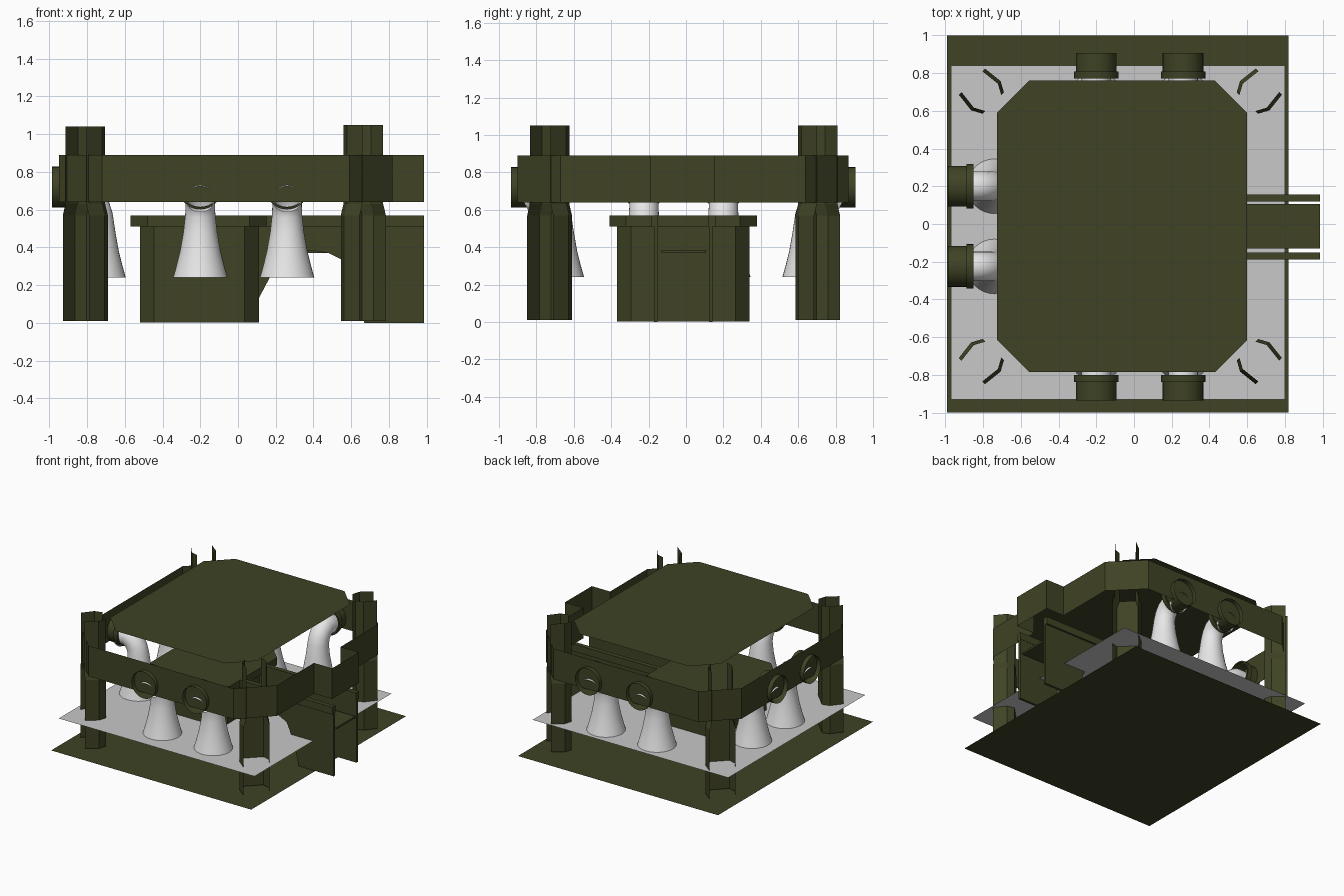
import bpy, bmesh, math
from mathutils import Vector

if "Cube" in bpy.data.objects:
    bpy.data.objects.remove(bpy.data.objects["Cube"])


def mat(name, c):
    m = bpy.data.materials.new(name)
    m.diffuse_color = (*c, 1)
    m.use_nodes = True
    m.node_tree.nodes["Principled BSDF"].inputs["Base Color"].default_value = m.diffuse_color
    return m


OLIVE = mat("olive_green", (0.05, 0.056, 0.018))
WHITE = mat("white", (0.8, 0.8, 0.8))
GREY = mat("light_grey", (0.58, 0.58, 0.58))


def make(name, bm, m, smooth=False, fix=True):
    if fix:
        bmesh.ops.recalc_face_normals(bm, faces=bm.faces)
    me = bpy.data.meshes.new(name)
    bm.to_mesh(me)
    bm.free()
    me.materials.append(m)
    ob = bpy.data.objects.new(name, me)
    bpy.context.collection.objects.link(ob)
    if smooth:
        for p in me.polygons:
            p.use_smooth = True
    return ob


def loft(name, rings, m, closed=True, caps=False, smooth=False):
    """Skin a list of point rings."""
    bm = bmesh.new()
    vs = [[bm.verts.new(p) for p in r] for r in rings]
    n = len(rings[0])
    for a, b in zip(vs, vs[1:]):
        for i in range(n if closed else n - 1):
            j = (i + 1) % n
            bm.faces.new((a[i], a[j], b[j], b[i]))
    if caps:
        bm.faces.new(vs[0][::-1])
        bm.faces.new(vs[-1])
    return make(name, bm, m, smooth)


def sheet(name, pts, z, m):
    bm = bmesh.new()
    bm.faces.new([bm.verts.new((x, y, z)) for x, y in pts])
    return make(name, bm, m, fix=False)


def chamfer_rect(x0, x1, y0, y1, c):
    return [(x0 + c, y0), (x1 - c, y0), (x1, y0 + c), (x1, y1 - c),
            (x1 - c, y1), (x0 + c, y1), (x0, y1 - c), (x0, y0 + c)]


def prism(name, pts, z0, z1, m, caps=True):
    return loft(name, [[(x, y, z) for x, y in pts] for z in (z0, z1)], m, caps=caps)


# ground sheet, grey floor and floating roof
sheet("ground_sheet", [(-.99, -1), (.82, -1), (.82, 1), (-.99, 1)], 0, OLIVE)
sheet("grey_floor", [(-.97, -.93), (.80, -.93), (.80, .84), (-.97, .84)], .24, GREY)
sheet("roof", chamfer_rect(-.725, .60, -.785, .76, .17), 1.01, OLIVE)

# outer wall band, stepping out on the right side
band = chamfer_rect(-.95, .82, -.90, .87, .23)
band[3:3] = [(.82, -.19), (.985, -.19), (.985, .155), (.82, .155)]
prism("wall_band", band, .64, .89, OLIVE, caps=False)

# central block with lip
prism("central_block", chamfer_rect(-.52, .11, -.37, .34, .075), .002, .51, OLIVE)
prism("central_block_lip", chamfer_rect(-.57, .15, -.41, .38, .09), .51, .57, OLIVE)

# walkway: arched side plates, lips and deck
arch = [(.05, .53), (.985, .53), (.985, 0), (.67, 0), (.62, .2), (.56, .33),
        (.48, .37), (.38, .385), (.2, .3), (.11, .13)]
for side, y0, y1, l0, l1 in (("front", -.172, -.152, -.187, -.15),
                             ("back", .122, .142, .12, .157)):
    loft(side + "_walkway_plate", [[(x, y, z) for x, z in arch] for y in (y0, y1)],
         OLIVE, caps=True)
    prism(side + "_walkway_lip", [(.1, l0), (.985, l0), (.985, l1), (.1, l1)],
          .51, .57, OLIVE)
prism("walkway_deck", [(.1, -.13), (.985, -.13), (.985, .107), (.1, .107)],
      .37, .385, OLIVE)

# corner posts: two bent plates joined by an inner face
R = math.sqrt(.5)
plate = [(-.09, .08), (-.035, .11), (.07, .098)]
for cx, top in ((-.81, 1.04), (.665, 1.05)):
    for cy in (-.73, .705):
        sx, sy = math.copysign(1, cx), math.copysign(1, cy)
        name = ("left" if sx < 0 else "right") + ("_front" if sy < 0 else "_back")

        def place(d, s, z):
            return (cx + sx * (d + s) * R, cy + sy * (d - s) * R, z)
        for k in (1, -1):
            loft(name + ("_post_plate_a" if k > 0 else "_post_plate_b"),
                 [[place(d, k * (s - t), z) for d, s in plate]
                  for z, t in ((.01, 0), (.57, 0), (.63, .02), (top, .02))],
                 OLIVE, closed=False)
        loft(name + "_post_inner_face",
             [[place(-.09, s, z) for s in (-w, w)] for z, w in ((.01, .08), (.57, .08), (.63, .06))],
             OLIVE, closed=False)

# vents: flared white pipe bending out into an open green collar
N = 32
path = [(0, .24, .145), (0, .30, .128), (0, .38, .108), (0, .48, .09), (.004, .57, .08),
        (.018, .62, .078), (.045, .66, .078), (.085, .685, .078), (.13, .685, .078),
        (.185, .655, .078)]


def vent(name, wall, out):
    """wall: point on the wall band, out: outward direction."""
    w, o, up = Vector((*wall, 0)), Vector((*out, 0)), Vector((0, 0, 1))
    side = up.cross(o)
    ring_of = lambda c, n, r: [c + (side * math.cos(a) + n * math.sin(a)) * r
                               for a in (2 * math.pi * i / N for i in range(N))]
    base = w - o * .21
    rings = []
    for i, (d, z, r) in enumerate(path):
        p, q = path[max(i - 1, 0)], path[min(i + 1, len(path) - 1)]
        t = (o * (q[0] - p[0]) + up * (q[1] - p[1])).normalized()
        rings.append(ring_of(base + o * d + up * z, t.cross(side), r))
    loft(name + "_pipe", rings, WHITE, smooth=True)
    prof = [(-.10, .105), (-.10, .118), (-.062, .118), (-.062, .108), (.036, .108)]
    ob = loft(name + "_collar", [ring_of(w + o * d + up * .72, up, r) for d, r in prof], OLIVE)
    bpy.ops.object.select_all(action='DESELECT')
    ob.select_set(True)
    bpy.context.view_layer.objects.active = ob
    bpy.ops.object.shade_smooth_by_angle(angle=math.radians(35))


for i, x in enumerate((-.2, .26)):
    vent(f"front_vent_{i + 1}", (x, -.90), (0, -1))
    vent(f"back_vent_{i + 1}", (x, .87), (0, 1))
for i, y in enumerate((-.225, .2)):
    vent(f"left_vent_{i + 1}", (-.95, y), (-1, 0))
